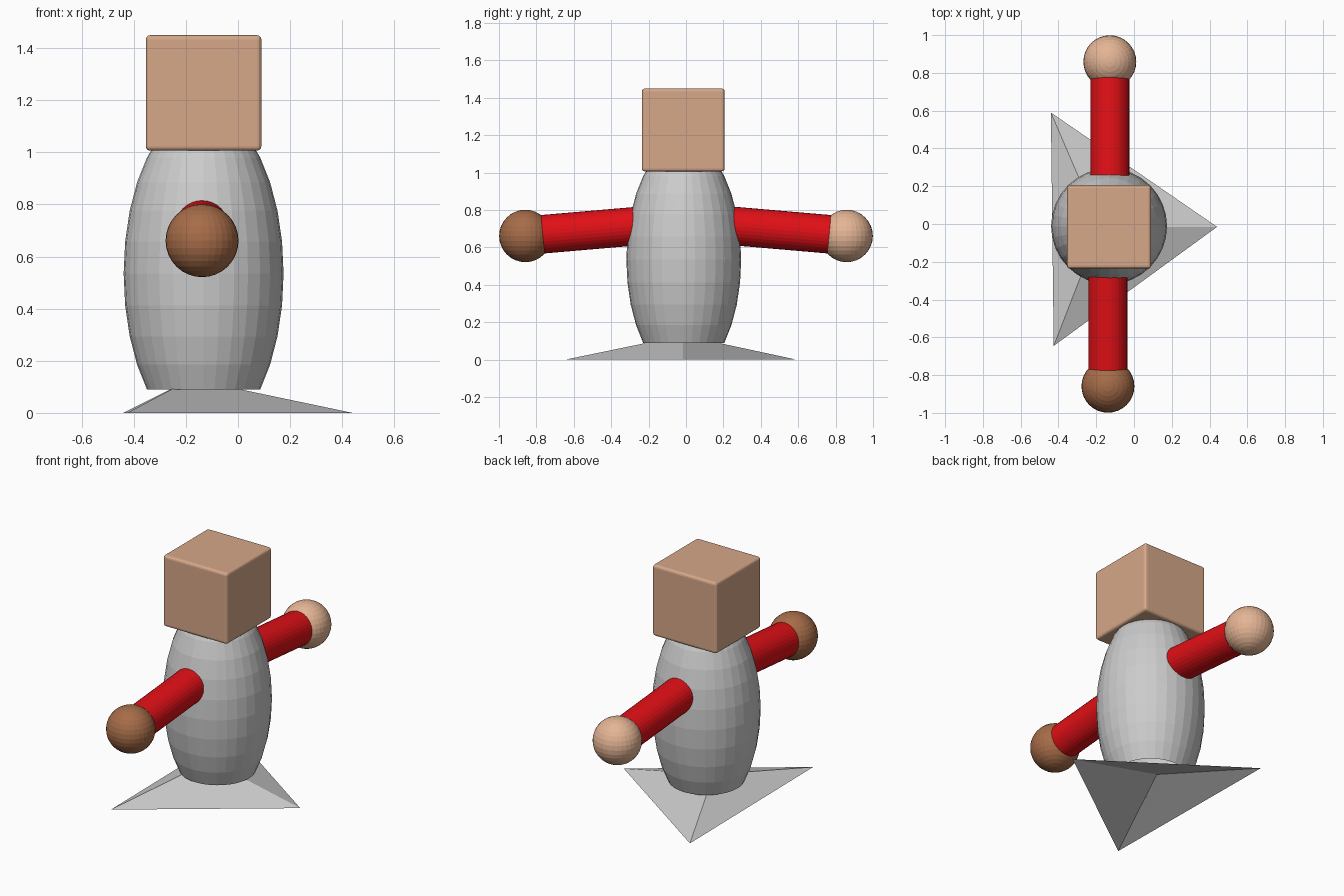
import bpy, bmesh
from mathutils import Vector

if "Cube" in bpy.data.objects:
    bpy.data.objects.remove(bpy.data.objects["Cube"])

CX, CY = -0.132, -0.012   # axis of the figure


def paint(obj, name, rgb):
    mat = bpy.data.materials.get(name) or bpy.data.materials.new(name)
    mat.diffuse_color = (*rgb, 1)
    mat.use_nodes = True
    mat.node_tree.nodes["Principled BSDF"].inputs["Base Color"].default_value = mat.diffuse_color
    obj.data.materials.append(mat)


def mesh_object(name, bm):
    mesh = bpy.data.meshes.new(name)
    bm.to_mesh(mesh)
    bm.free()
    obj = bpy.data.objects.new(name, mesh)
    bpy.context.collection.objects.link(obj)
    return obj


def rod(name, a, b, radius):
    a, b = Vector(a), Vector(b)
    bpy.ops.mesh.primitive_cylinder_add(vertices=32, radius=radius, depth=(b - a).length,
                                        location=(a + b) / 2)
    obj = bpy.context.object
    obj.name = name
    obj.rotation_euler = (b - a).to_track_quat('Z', 'X').to_euler()
    return obj


def ball(name, loc, radius):
    bpy.ops.mesh.primitive_uv_sphere_add(segments=32, ring_count=16, radius=radius, location=loc)
    bpy.context.object.name = name
    return bpy.context.object


# base: shallow three-sided pyramid, open underneath
bm = bmesh.new()
corners = [bm.verts.new(c) for c in ((-0.44, 0.59, 0), (-0.425, -0.645, 0), (0.44, -0.015, 0))]
apex = bm.verts.new((-0.18, -0.015, 0.13))
for i in range(3):
    bm.faces.new((corners[i], corners[(i + 1) % 3], apex))
mesh_object("base", bm)

# body: stretched sphere with its poles cut away
bm = bmesh.new()
bmesh.ops.create_uvsphere(bm, u_segments=32, v_segments=16, radius=1)
cut = [v for v in bm.verts if v.co.z < -0.72 or v.co.z > 0.85]
bmesh.ops.delete(bm, geom=cut, context='VERTS')
bmesh.ops.scale(bm, vec=(0.307, 0.307, 0.63), verts=bm.verts)
body = mesh_object("body", bm)
body.location = (CX, CY, 0.535)

# head: cube with softened edges
bpy.ops.mesh.primitive_cube_add(size=0.443, location=(CX, -0.015, 1.228))
head = bpy.context.object
head.name = "head"
bevel = head.modifiers.new("soft_edges", 'BEVEL')
bevel.width = 0.016
bevel.segments = 3
paint(head, "skin", (0.67, 0.39, 0.25))

# arms and hands
for side, sign, x, tone in (("front", -1, -0.138, (0.38, 0.15, 0.065)),
                            ("back", 1, -0.128, (0.78, 0.46, 0.30))):
    arm = rod(side + "_arm", (x, 0.2 * sign, 0.719), (x, 0.78 * sign, 0.669), 0.103)
    paint(arm, "red", (0.75, 0.005, 0.008))
    hand = ball(side + "_hand", (x, 0.859 * sign, 0.661), 0.14)
    paint(hand, side + "_skin", tone)
